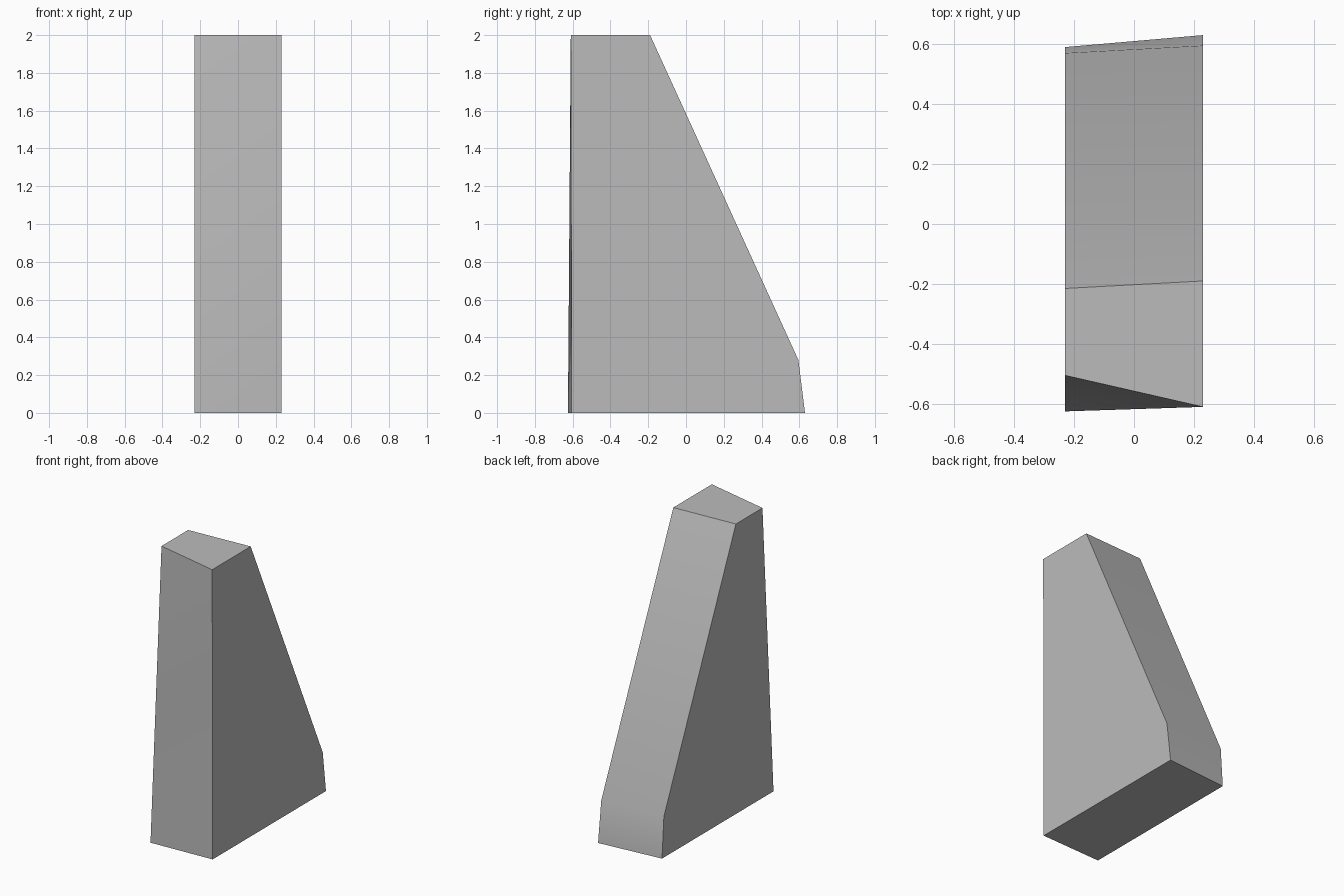
import bpy, bmesh, math

cube = bpy.data.objects.get("Cube")
if cube:
    bpy.data.objects.remove(cube, do_unlink=True)

# Plain grey
grey = bpy.data.materials.new("plain_grey")
grey.use_nodes = True
colour = (0.5, 0.5, 0.5, 1)
grey.diffuse_color = colour
grey.node_tree.nodes["Principled BSDF"].inputs["Base Color"].default_value = colour

# Side profiles (y, z): front foot, front top, back top, back knee, back foot
HALF_WIDTH = 0.23
left_profile = [(-0.605, 0), (-0.61, 2), (-0.19, 2), (0.595, 0.28), (0.63, 0)]
right_profile = [(-0.625, 0), (-0.505, 2), (-0.215, 2), (0.57, 0.28), (0.59, 0)]

bm = bmesh.new()
left = [bm.verts.new((HALF_WIDTH, y, z)) for y, z in left_profile]
right = [bm.verts.new((-HALF_WIDTH, y, z)) for y, z in right_profile]

# Flat side faces
bm.faces.new(left)
bm.faces.new(right[::-1])

# Strips joining the two sides; the twisted front is split along its diagonal
bm.faces.new((left[0], left[1], right[0]))
bm.faces.new((left[1], right[1], right[0]))
for i in range(1, len(left)):
    j = (i + 1) % len(left)
    bm.faces.new((left[i], left[j], right[j], right[i]))
bmesh.ops.recalc_face_normals(bm, faces=bm.faces)

mesh = bpy.data.meshes.new("tapered_block")
bm.to_mesh(mesh)
bm.free()
mesh.materials.append(grey)
block = bpy.data.objects.new("tapered_block", mesh)
bpy.context.collection.objects.link(block)

# Soften the shallow folds, keep the corners crisp
bpy.ops.object.select_all(action="DESELECT")
block.select_set(True)
bpy.context.view_layer.objects.active = block
bpy.ops.object.shade_smooth_by_angle(angle=math.radians(30))
